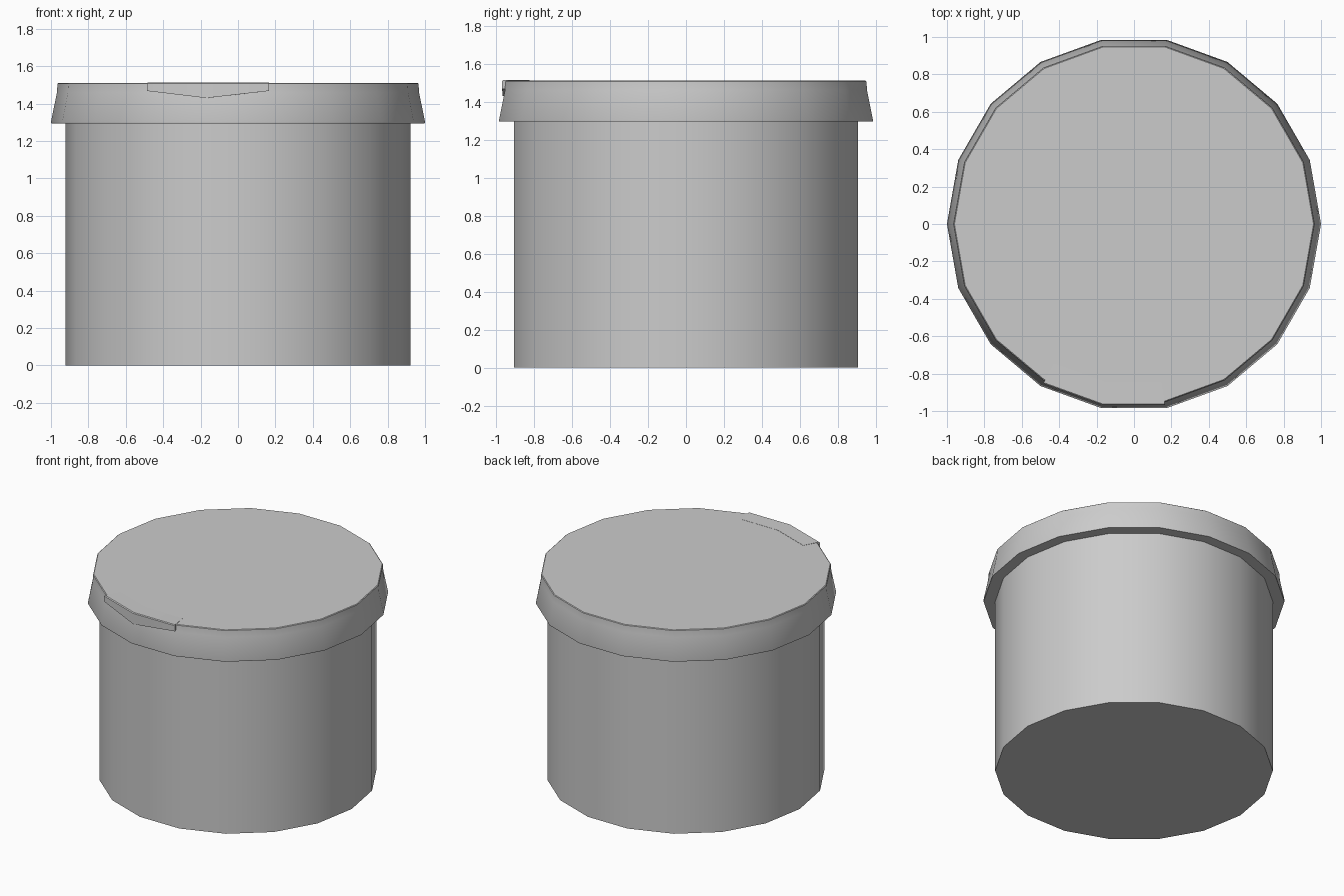
import bpy, bmesh
from math import radians, cos, sin

if "Cube" in bpy.data.objects:
    bpy.data.objects.remove(bpy.data.objects["Cube"])

SIDES = 18


def finish(name, bm, smooth=True):
    bmesh.ops.recalc_face_normals(bm, faces=bm.faces[:])
    mesh = bpy.data.meshes.new(name)
    bm.to_mesh(mesh)
    bm.free()
    obj = bpy.data.objects.new(name, mesh)
    bpy.context.collection.objects.link(obj)
    if smooth:
        bpy.ops.object.select_all(action='DESELECT')
        obj.select_set(True)
        bpy.context.view_layer.objects.active = obj
        bpy.ops.object.shade_smooth_by_angle(angle=radians(30))
    return obj


def turned(name, profile, cap_first=False, cap_last=False):
    """Sweep (radius, z) points round the z axis."""
    bm = bmesh.new()
    rings = [[bm.verts.new((r * cos(radians(i * 360 / SIDES)),
                            r * sin(radians(i * 360 / SIDES)), z))
              for i in range(SIDES)] for r, z in profile]
    for low, high in zip(rings, rings[1:]):
        for i in range(SIDES):
            j = (i + 1) % SIDES
            bm.faces.new((low[i], low[j], high[j], high[i]))
    if cap_first:
        bm.faces.new(rings[0])
    if cap_last:
        bm.faces.new(rings[-1])
    return finish(name, bm)


# Tub body, its upper edge tucked under the lid
turned("tub_body", [(0.921, 0.0), (0.921, 1.30)], cap_first=True)

# Lid: underside lip, flared skirt, upright rim and flat top
turned("lid", [(0.921, 1.295), (0.998, 1.295), (1.0, 1.302),
               (0.968, 1.46), (0.965, 1.507), (0.96, 1.511)], cap_last=True)

# Pull tab: two lid sides wide, pointed at the middle, folded over the rim
bm = bmesh.new()
sections = []
for angle, bottom in ((240.3, 1.468), (260, 1.43), (279.7, 1.468)):
    a = radians(angle)
    outline = [(0.86, 1.509), (0.955, bottom), (0.982, bottom),
               (0.982, 1.509), (0.976, 1.514), (0.86, 1.512)]
    sections.append([bm.verts.new((r * cos(a), r * sin(a), z))
                     for r, z in outline])
for left, right in zip(sections, sections[1:]):
    for i in range(len(left)):
        j = (i + 1) % len(left)
        bm.faces.new((left[i], left[j], right[j], right[i]))
bm.faces.new(sections[0])
bm.faces.new(sections[-1])
finish("pull_tab", bm)
